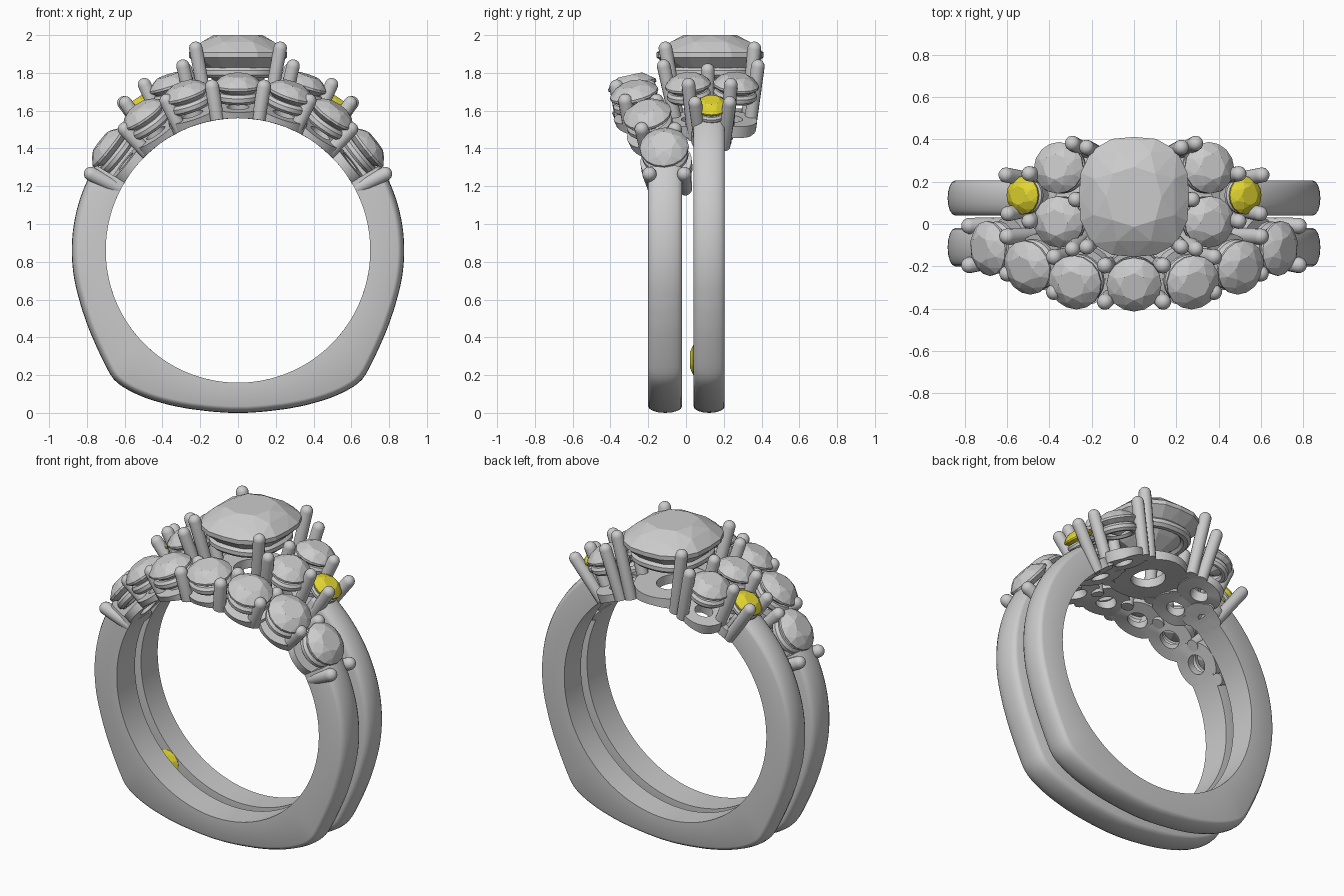
import bpy, bmesh
from math import sin, cos, pi, radians, hypot, degrees, atan2, sqrt
from mathutils import Vector, Matrix

if "Cube" in bpy.data.objects:
    bpy.data.objects.remove(bpy.data.objects["Cube"])

CZ, RI = 0.86, 0.70          # finger hole centre height and radius

yellow = bpy.data.materials.new("yellow_stone")
yellow.diffuse_color = (0.75, 0.66, 0.03, 1)
yellow.use_nodes = True
yellow.node_tree.nodes["Principled BSDF"].inputs["Base Color"].default_value = yellow.diffuse_color


def finish(bm, name, smooth=True, mat=None, clamp=False):
    if clamp:                # trim everything to the finger hole
        for v in bm.verts:
            r = hypot(v.co.x, v.co.z - CZ)
            if 0.01 < r < RI:
                v.co.x *= RI / r
                v.co.z = CZ + (v.co.z - CZ) * RI / r
    bmesh.ops.recalc_face_normals(bm, faces=bm.faces)
    me = bpy.data.meshes.new(name)
    bm.to_mesh(me)
    bm.free()
    ob = bpy.data.objects.new(name, me)
    bpy.context.collection.objects.link(ob)
    if mat:
        me.materials.append(mat)
    if smooth:
        bpy.ops.object.select_all(action='DESELECT')
        ob.select_set(True)
        bpy.context.view_layer.objects.active = ob
        bpy.ops.object.shade_smooth_by_angle(angle=radians(35))
    return ob


def frame(c, n):
    n = Vector(n).normalized()
    y = Vector((0, 1, 0)) if abs(n.y) < 0.9 else Vector((0, 0, 1))
    x = y.cross(n).normalized()
    y = n.cross(x)
    return Matrix.Translation(c) @ Matrix((x, y, n)).transposed().to_4x4()


def outline(a, rx, ry, p):
    c, s = cos(a), sin(a)
    k = (abs(c) ** p + abs(s) ** p) ** (-1 / p)
    return rx * k * c, ry * k * s


def loft(bm, rings, closed):
    vs = [[bm.verts.new(p) for p in r] for r in rings]
    m = len(vs[0])
    for i in range(len(vs) if closed else len(vs) - 1):
        a, b = vs[i], vs[(i + 1) % len(vs)]
        for j in range(m):
            k = (j + 1) % m
            bm.faces.new((a[j], a[k], b[k], b[j]))
    if not closed:
        bm.faces.new(vs[0])
        bm.faces.new(vs[-1])


def gem(name, c, n, rx, ry, crown, depth, p=2, mat=None):
    # brilliant cut: table, crown facets, girdle, pavilion, as a convex hull
    bm = bmesh.new()
    g = 0.05 * rx
    for count, off, k, z in ((8, 0, .50, crown), (8, .5, .76, crown * .66),
                             (16, 0, 1, g), (16, 0, 1, -g),
                             (8, .5, .55, -depth * .55), (1, 0, 0, -depth)):
        for i in range(count):
            x, y = outline(2 * pi * (i + off) / count, rx * k, ry * k, p)
            bm.verts.new((x, y, z))
    bmesh.ops.convex_hull(bm, input=bm.verts)
    bmesh.ops.dissolve_limit(bm, angle_limit=0.02, verts=bm.verts, edges=bm.edges)
    bm.transform(frame(c, n))
    return finish(bm, name, False, mat)


def rail(name, c, n, rx, ry, w, h, sides=8, p=2):
    # ring with a round (8) or square (4) cross-section
    bm = bmesh.new()
    rings = []
    for i in range(32):
        r = []
        for j in range(sides):
            t = 2 * pi * (j + .5) / sides
            x, y = outline(2 * pi * i / 32, rx + w * cos(t), ry + w * cos(t), p)
            r.append((x, y, h * sin(t)))
        rings.append(r)
    loft(bm, rings, True)
    bm.transform(frame(c, n))
    finish(bm, name, True, None, True)


def setting(name, c, n, r, crown, mat=None):
    # stone with its gallery rail and open base ring
    c, n = Vector(c), Vector(n).normalized()
    gem(name + "_stone", c, n, r, r, crown, r * .7, 2, mat)
    rail(name + "_rail", c - n * r * .45, n, r * .77, r * .77, r * .19, r * .22)
    height = hypot(c.x, c.z - CZ) - RI - .025
    rail(name + "_base", c - n * height, n, r * .75, r * .75, .055, .045, 4)


def prong(name, top, bottom, r=0.038):
    top, bottom = Vector(top), Vector(bottom)
    d = top - bottom
    bm = bmesh.new()
    bmesh.ops.create_uvsphere(bm, u_segments=14, v_segments=10, radius=r)
    for v in bm.verts:
        v.co.z = v.co.z + d.length - r if v.co.z > -1e-4 else 0
    bm.transform(frame(bottom, d))
    finish(bm, name, True, None, True)


# band shanks: polar outline measured from the bottom (degrees, radius)
OUT = [(0, .86), (7, .862), (13.4, .869), (20, .884), (26.4, .902), (32, .921),
       (37, .937), (41, .947), (43.5, .949), (46, .942), (49, .929), (54, .911),
       (59, .898), (66, .886), (73, .88), (86, .88), (180, .88)]


def outer(a):
    a = abs(a)
    for (a0, r0), (a1, r1) in zip(OUT, OUT[1:]):
        if a <= a1:
            return r0 + (r1 - r0) * (a - a0) / (a1 - a0)


def band(name, y0, y1, end):
    bm = bmesh.new()
    mid, half = (y0 + y1) / 2, (y1 - y0) / 2
    rings = []
    steps = 120
    for i in range(steps + 1):
        a = -end + 2 * end * i / steps
        ro = outer(a)
        sec = [(RI, y0), (RI, y1)]
        for j in range(9):
            t = pi * j / 8
            sec.append((ro - .035 + .035 * sin(t), mid + half * cos(t)))
        s, c = sin(radians(a)), -cos(radians(a))
        rings.append([(r * s, y, CZ + r * c) for r, y in sec])
    loft(bm, rings, False)
    finish(bm, name)


band("front_band", -.20, -.02, 90 + 31)
band("back_band", .04, .205, 90 + 56)


def polar(deg, r, y):
    return (r * cos(radians(deg)), y, CZ + r * sin(radians(deg)))


# curved front row: seven stones following the arch
for deg, y in ((90, -.285), (71.5, -.275), (55, -.205), (38.5, -.115)):
    for d in {deg, 180 - deg}:
        tilt = -.22 if deg > 50 else -.08
        n = (cos(radians(d)), tilt, sin(radians(d)))
        setting("row", polar(d, .875, y), n, .13, .055)

# prong pairs between the row stones
for deg, y, h in ((81, -.285, .088), (64.5, -.242, .085), (47, -.15, .09), (27.5, -.105, .095)):
    for d in (deg, 180 - deg):
        for s in (-1, 1):
            prong("row_prong", polar(d, .915, y + s * h), polar(d, .70, y + s * h * .85 + .02))

# centre cushion stone with rail and base
gem("centre_stone", (0, .128, 1.895), (0, 0, 1), .26, .283, .105, .23, 2.7)
rail("centre_rail", (0, .128, 1.80), (0, 0, 1), .19, .21, .03, .03, 8, 2.5)
rail("centre_base", (0, .125, 1.58), (0, 0, 1), .155, .17, .09, .045, 4)

# side clusters around the centre: (top, bottom) of each prong on the right
PRONGS = [((.23, .365, 1.965), (.15, .325, 1.53)),
          ((.23, -.115, 1.965), (.15, -.04, 1.53)),
          ((.30, .385, 1.87), (.21, .34, 1.52)),
          ((.30, -.125, 1.87), (.21, -.05, 1.50)),
          ((.285, .115, 1.85), (.20, .115, 1.52)),
          ((.51, .24, 1.77), (.36, .215, 1.44)),
          ((.51, .01, 1.77), (.36, .04, 1.44)),
          ((.625, .235, 1.67), (.43, .20, 1.40)),
          ((.615, .045, 1.67), (.43, .08, 1.40))]
for s in (-1, 1):
    setting("cluster", (s * .355, .265, 1.735), (s * .33, .10, 1), .122, .055)
    setting("cluster", (s * .355, .01, 1.735), (s * .33, -.10, 1), .122, .055)
    setting("yellow", (s * .525, .135, 1.625), (s * .55, 0, .8), .09, .04, yellow)
    for t, b in PRONGS:
        prong("cluster_prong", (s * t[0], t[1], t[2]), (s * b[0], b[1], b[2]), .036)

# hidden yellow stone between the bands
gem("inner_yellow_stone", (-.52, .042, .28), (0, -1, 0), .08, .08, .022, .04, 2, yellow)
